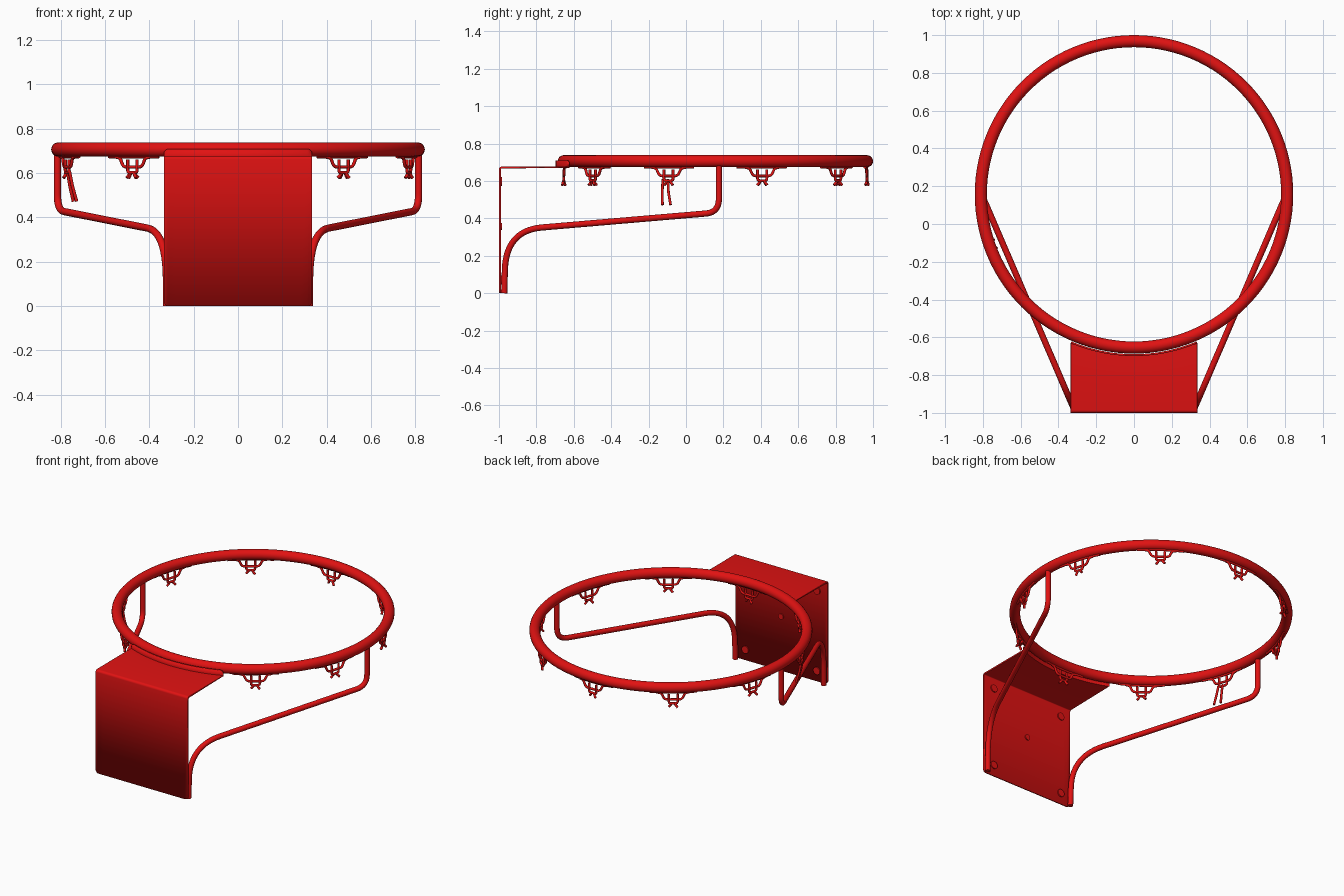
import bpy, bmesh
from math import pi, sin, cos, sqrt, radians
from mathutils import Vector

if "Cube" in bpy.data.objects:
    bpy.data.objects.remove(bpy.data.objects["Cube"])

CY, RING_R, RING_Z, TUBE = 0.157, 0.811, 0.706, 0.032

red = bpy.data.materials.new("red_paint")
red.diffuse_color = (0.75, 0.006, 0.006, 1)
red.use_nodes = True
red.node_tree.nodes["Principled BSDF"].inputs["Base Color"].default_value = red.diffuse_color


def finish(ob, name, angle=35):
    ob.name = name
    ob.data.materials.clear()
    ob.data.materials.append(red)
    bpy.ops.object.select_all(action='DESELECT')
    ob.select_set(True)
    bpy.context.view_layer.objects.active = ob
    bpy.ops.object.shade_smooth_by_angle(angle=radians(angle))


def fillet(pts, radii, n=8):
    """Round the inner corners of a polyline; radii are trim lengths."""
    pts = [Vector(p) for p in pts]
    out = [pts[0]]
    for a, b, c, r in zip(pts, pts[1:], pts[2:], radii):
        p, q = b + (a - b).normalized() * r, b + (c - b).normalized() * r
        for i in range(n + 1):
            t = i / n
            out.append(p * (1 - t) ** 2 + b * 2 * t * (1 - t) + q * t * t)
    return out + [pts[-1]]


def tubes(name, paths, radius, res):
    """Round bars along one or more paths, turned into a mesh."""
    cu = bpy.data.curves.new(name, 'CURVE')
    cu.dimensions = '3D'
    cu.bevel_depth, cu.bevel_resolution, cu.use_fill_caps = radius, res, True
    for path in paths:
        sp = cu.splines.new('POLY')
        sp.points.add(len(path) - 1)
        for pt, co in zip(sp.points, path):
            pt.co = (*co, 1)
    ob = bpy.data.objects.new(name, cu)
    bpy.context.collection.objects.link(ob)
    bpy.ops.object.select_all(action='DESELECT')
    ob.select_set(True)
    bpy.context.view_layer.objects.active = ob
    bpy.ops.object.convert(target='MESH')
    finish(bpy.context.object, name, 50)


# Rim
bpy.ops.mesh.primitive_torus_add(major_radius=RING_R, minor_radius=TUBE, major_segments=112,
                                 minor_segments=20, location=(0, CY, RING_Z))
finish(bpy.context.object, "rim", 60)

# Bent mounting plate: back sheet, fold, shelf and curved lip against the rim
W, TOP, LIP, R = 0.335, 0.677, 0.709, 0.022


def corner(x):
    d = W - abs(x)
    return R - sqrt(max(0, R * R - (R - d) ** 2)) if d < R else 0


edge = [W - R * (1 - cos(i * pi / 12)) for i in range(7)]
xs = [-x for x in edge] + [(-1 + i / 10) * (W - R) for i in range(1, 20)] + edge[::-1]
bm = bmesh.new()
cols = []
for x in xs:
    ly = CY - sqrt(0.856 ** 2 - x * x)
    f = 0.015
    prof = [(-1, corner(x))]
    prof += [(-1 + f * (1 - cos(a)), TOP - f + f * sin(a)) for a in (i * pi / 10 for i in range(6))]
    prof += [(ly, TOP), (ly, LIP - corner(x))]
    cols.append([bm.verts.new((x, y, z)) for y, z in prof])
for a, b in zip(cols, cols[1:]):
    for i in range(len(a) - 1):
        bm.faces.new((a[i], b[i], b[i + 1], a[i + 1]))
me = bpy.data.meshes.new("mounting_plate")
bm.to_mesh(me)
bm.free()
plate = bpy.data.objects.new("mounting_plate", me)
bpy.context.collection.objects.link(plate)
sol = plate.modifiers.new("thickness", 'SOLIDIFY')
sol.thickness, sol.offset = 0.01, -1
finish(plate, "mounting_plate")

# Bolt heads on the inner face of the plate
for x, z, r in [(-.26, .07, .024), (.26, .07, .024), (-.26, .597, .024), (.26, .597, .024), (0, .357, .018)]:
    bpy.ops.mesh.primitive_cylinder_add(vertices=24, radius=r, depth=0.008,
                                        location=(x, -0.987, z), rotation=(pi / 2, 0, 0))
    finish(bpy.context.object, "bolt_head")

# Side braces, mirrored: plate foot, big bend, sloping run, bend up to the rim
for s, side in ((-1, "left"), (1, "right")):
    def at(y, z):
        return (s * (0.815 + (y - 0.176) * 0.43), y, z)
    path = fillet([at(-.972, 0), at(-.962, .335), at(.176, .432), at(.176, .69)], [.21, .075], 14)
    tubes(side + "_brace", [path], 0.0165, 4)

# Ten net hooks under the rim
for k in range(10):
    ang = radians(18 + 36 * k)
    long_tail = k == 5

    def on(t, z, out=0):
        a, r = ang + t / RING_R, RING_R + out
        return (r * cos(a), CY + r * sin(a), z)

    base = [on(-.14 + i * .035, .674) for i in range(9)]
    bowl = fillet([on(-.095, .672), on(-.07, .668), on(-.052, .627), on(.052, .627),
                   on(.07, .668), on(.095, .672)], [.012, .018, .018, .012], 4)
    paths = [base, bowl]
    # prongs through the bowl, joined below, with loose tails
    for s in (-1, 1):
        paths.append(fillet([on(s * .026, .662), on(s * .026, .602), on(0, .602)], [.012], 4))
        if long_tail:
            paths.append([on(s * .014 + .018, .61), on(s * .018 + .022, .54, -.012), on(s * .024 + .022, .472, -.03)])
        else:
            paths.append([on(s * .008, .604), on(s * .016, .59, .004 * s), on(s * .026, .578, .008 * s)])
    tubes("net_hook", paths, 0.0075, 2)
